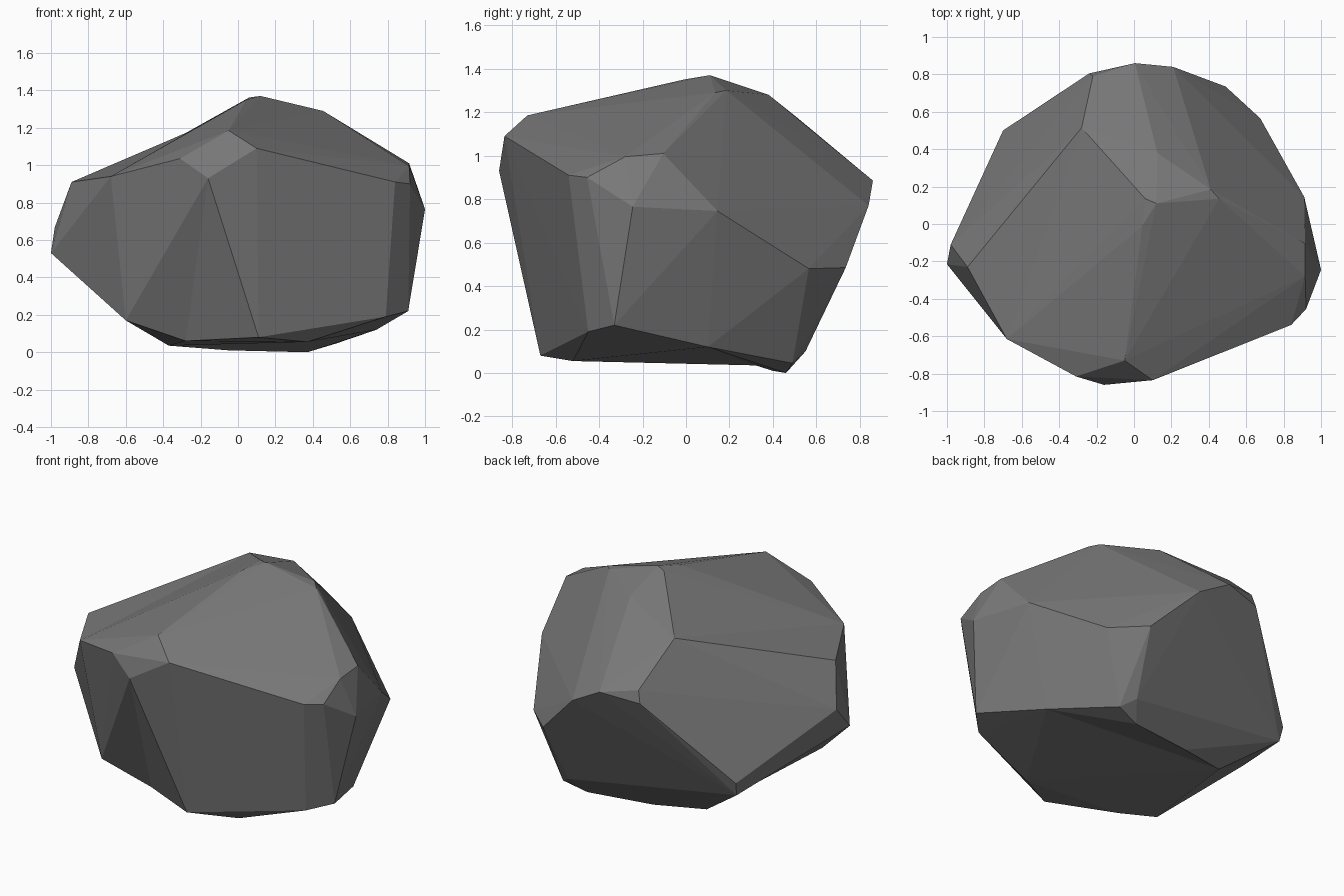
import bpy, bmesh

if "Cube" in bpy.data.objects:
    bpy.data.objects.remove(bpy.data.objects["Cube"])

# Corner points of the boulder, grouped by the part of the stone they shape
crest = [(.045, -.01, 1.35), (.06, .135, 1.362), (.12, .11, 1.37)]
top = [(-.05, -.73, 1.185), (-.28, .515, 1.172), (.125, .38, 1.28),
       (.41, .185, 1.30), (.455, .135, 1.29), (.915, -.105, 1.01), (-.89, -.23, .91)]
front = [(.10, -.835, 1.09), (-.16, -.86, .93), (-.31, -.815, 1.035),
         (-.40, -.75, 1.005), (-.68, -.615, .94)]
right = [(.915, -.28, .995), (.92, -.455, .90), (.84, -.54, .91),
         (1, -.245, .765), (.91, .145, .745), (.675, .565, .48)]
back = [(-.22, .79, .93), (-.24, .805, .855), (.005, .86, .885),
        (.21, .84, .77), (.49, .735, .485)]
left = [(-.98, -.11, .667), (-1, -.215, .53), (-.70, .50, .356), (-.69, .478, .27)]
base = [(-.60, -.51, .17), (-.28, -.47, .06), (.11, -.67, .08), (.37, -.52, .055),
        (.79, -.45, .19), (.91, -.33, .22), (.74, .10, .12), (.60, .19, .08),
        (.52, .49, .045), (.44, .55, .10), (.37, .46, 0), (-.05, .40, .01),
        (-.37, .32, .035)]

# Wrap the corners in a convex stone
bm = bmesh.new()
groups = [[bm.verts.new(p) for p in g]
          for g in (crest, top, front, right, back, left, base)]
bmesh.ops.convex_hull(bm, input=bm.verts[:])
bmesh.ops.recalc_face_normals(bm, faces=bm.faces[:])


def flip(a, b):
    """Turn the shared edge of two facets, making a shallow valley."""
    e = bm.edges.get((a, b))
    if e and len(e.link_faces) == 2:
        bmesh.utils.edge_rotate(e, True)


# Shallow hollows beside the crest, on the left and at the back
ridge_front, ridge_back, peak = groups[0]
shoulder, rear = groups[1][6], groups[1][2]
flip(shoulder, ridge_front)
flip(shoulder, ridge_back)
flip(rear, ridge_back)

# Hollows under the left corner and beneath the stone
corner, heel, toe, toe_right = groups[6][:4]
foot, foot_mid = groups[6][10:12]
flip(corner, toe)
flip(corner, groups[5][3])
for a in (toe, heel, toe_right):
    for b in (foot_mid, foot):
        flip(a, b)

loose = [v for v in bm.verts if not v.link_faces]
bmesh.ops.delete(bm, geom=loose, context='VERTS')
bmesh.ops.recalc_face_normals(bm, faces=bm.faces[:])

# Flat-shaded boulder object
mesh = bpy.data.meshes.new("boulder")
bm.to_mesh(mesh)
bm.free()
stone = bpy.data.materials.new("dark grey stone")
stone.diffuse_color = (.19, .19, .19, 1)
stone.use_nodes = True
stone.node_tree.nodes["Principled BSDF"].inputs["Base Color"].default_value = stone.diffuse_color
mesh.materials.append(stone)
boulder = bpy.data.objects.new("boulder", mesh)
bpy.context.collection.objects.link(boulder)
